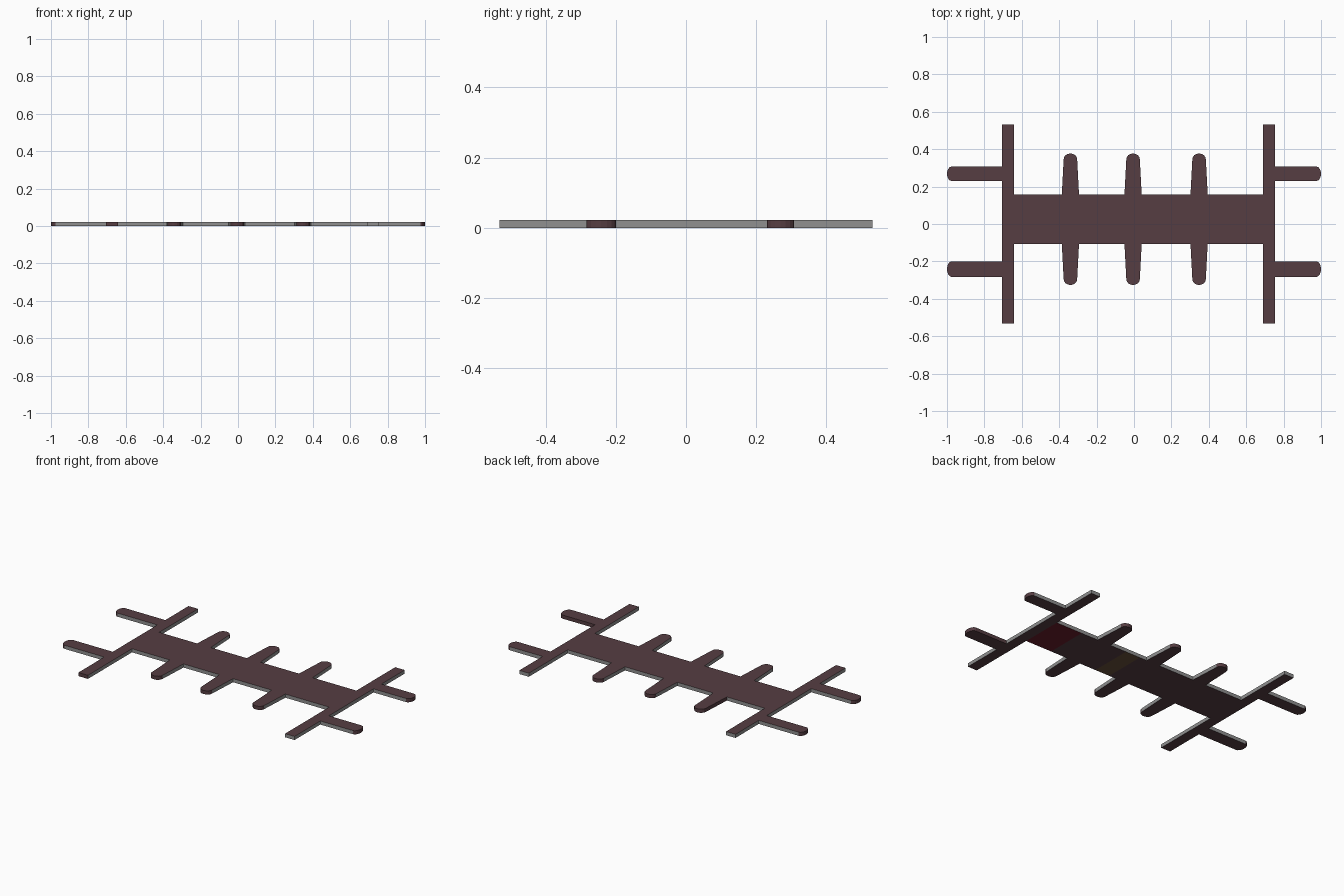
import bpy
import math
from mathutils import Vector

if "Cube" in bpy.data.objects:
    bpy.data.objects.remove(bpy.data.objects["Cube"])

T = 0.022  # plate thickness


def material(name, r, g, b):
    m = bpy.data.materials.new(name)
    m.diffuse_color = (r, g, b, 1)
    m.use_nodes = True
    m.node_tree.nodes["Principled BSDF"].inputs["Base Color"].default_value = m.diffuse_color
    return m


MATS = [material("dark wine brown", 0.093, 0.047, 0.055),
        material("grey edge", 0.28, 0.28, 0.28),
        material("deep red", 0.14, 0.012, 0.025),
        material("dull brown", 0.14, 0.08, 0.045)]
WINE, GREY, RED, BROWN = range(4)


def plate(name, outline, bottom=WINE):
    """Flat plate from a counter-clockwise list of (x, y, wall material);
    a wall of None is left open where another part joins."""
    n = len(outline)
    verts = [(p[0], p[1], 0) for p in outline] + [(p[0], p[1], T) for p in outline]
    faces = [list(range(n))[::-1], list(range(n, 2 * n))]
    mats = [bottom, WINE]
    for i, p in enumerate(outline):
        if p[2] is not None:
            j = (i + 1) % n
            faces.append([i, j, j + n, i + n])
            mats.append(p[2])
    me = bpy.data.meshes.new(name)
    me.from_pydata(verts, [], faces)
    for m in MATS:
        me.materials.append(m)
    for f, k in zip(me.polygons, mats):
        f.material_index = k
    ob = bpy.data.objects.new(name, me)
    bpy.context.collection.objects.link(ob)
    return ob


def limb(name, root, d, length, w_root, w_tip, cap, far_side=GREY):
    """Tapered limb with a rounded end, growing from root along d."""
    root, d = Vector(root), Vector(d)
    n = Vector((-d.y, d.x))
    pts = [(*(root - n * w_root), GREY)]
    segs = 8
    for i in range(segs + 1):
        a = -math.pi / 2 + math.pi * i / segs
        p = root + d * (length - cap + cap * math.cos(a)) + n * w_tip * math.sin(a)
        pts.append((*p, WINE if i < segs else far_side))
    pts.append((*(root + n * w_root), None))
    plate(name, pts)


Y0, Y1 = -0.106, 0.157          # body edges
XL, XR = -0.642, 0.69           # body ends
ARMS = ((-0.283, -0.20), (0.23, 0.307))
FINGERS = (-0.34, -0.005, 0.348)
FW = 0.046                      # half width of finger root

# Body, in sections so the underside patches can be coloured
cuts = sorted([XL, 0.09, 0.19, 0.51, XR] + [f + s * FW for f in FINGERS for s in (-1, 1)])
for a, b in zip(cuts, cuts[1:]):
    mid = (a + b) / 2
    wall = None if any(abs(mid - f) < FW - 0.005 for f in FINGERS) else GREY
    under = RED if mid > 0.51 else BROWN if 0.09 < mid < 0.19 else WINE
    plate("body_section", [(a, Y0, wall), (b, Y0, None), (b, Y1, wall), (a, Y1, None)], under)

# Cross bars with openings for the arms and body
H = 0.531
arm_ys = [(-H, GREY), (ARMS[0][0], None), (ARMS[0][1], GREY), (ARMS[1][0], None), (ARMS[1][1], GREY)]
body_ys = [(-H, GREY), (Y0, None), (Y1, GREY)]


def bar(name, x0, x1, left, right, end):
    pts = [(x0, -H, end)] + [(x1, y, m) for y, m in right] + [(x1, H, GREY)]
    # left side runs downward, so each wall material belongs to its lower point
    tops = [y for y, m in left[1:]] + [H]
    down = [(x0, t, m) for t, (y, m) in zip(tops, left)][::-1]
    plate(name, pts + down)


bar("left_cross_bar", -0.706, XL, arm_ys, body_ys, WINE)
bar("right_cross_bar", XR, 0.754, body_ys, arm_ys, GREY)

# Side arms on the cross bars
for k, (a, b) in enumerate(ARMS):
    y, w = (a + b) / 2, (b - a) / 2
    limb("left_arm", (-0.706, y), (-1, 0), 0.294, w, w, 0.025)
    limb("right_arm", (0.754, y), (1, 0), 0.246, w, w, 0.025, WINE if k == 0 else GREY)

# Tapered fingers along both body edges
for k, x in enumerate(FINGERS):
    limb("back_finger", (x, Y1), (0, 1), 0.22, FW, 0.036, 0.03, WINE if k == 0 else GREY)
    limb("front_finger", (x, Y0), (0, -1), 0.22, FW, 0.036, 0.03)
